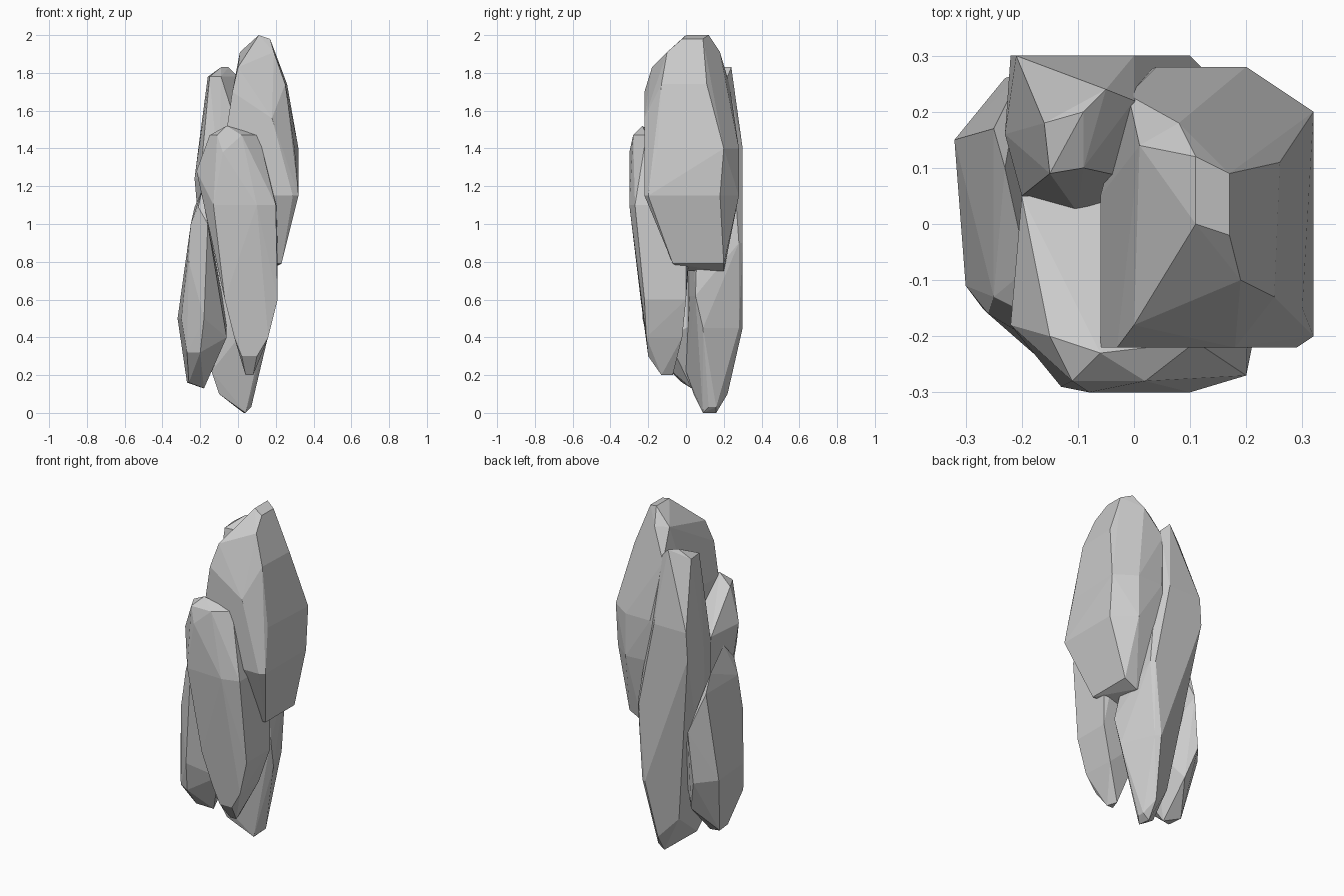
import bpy
import bmesh
import math

if "Cube" in bpy.data.objects:
    bpy.data.objects.remove(bpy.data.objects["Cube"], do_unlink=True)


def make_material(name, colour):
    material = bpy.data.materials.new(name)
    material.use_nodes = True
    material.diffuse_color = colour
    shader = next(node for node in material.node_tree.nodes
                  if node.type == "BSDF_PRINCIPLED")
    shader.inputs["Base Color"].default_value = colour
    shader.inputs["Roughness"].default_value = 0.9
    return material


def make_rock(name, material, levels):
    """Wrap a faceted convex rock around corner points grouped by height."""
    bm = bmesh.new()
    for height, corners in levels.items():
        for x, y in corners:
            bm.verts.new((x, y, height))
    hull = bmesh.ops.convex_hull(bm, input=bm.verts[:])
    # Drop corners that ended up inside the hull
    inside = [item for item in hull["geom_interior"]
              if isinstance(item, bmesh.types.BMVert)]
    bmesh.ops.delete(bm, geom=inside, context="VERTS")
    # Merge nearly level triangles into broad chipped facets
    bmesh.ops.dissolve_limit(bm, angle_limit=math.radians(3),
                             verts=bm.verts[:], edges=bm.edges[:])
    bmesh.ops.recalc_face_normals(bm, faces=bm.faces[:])
    mesh = bpy.data.meshes.new(name)
    bm.to_mesh(mesh)
    bm.free()
    mesh.materials.append(material)
    rock = bpy.data.objects.new(name, mesh)
    bpy.context.scene.collection.objects.link(rock)
    return rock


stone = make_material("grey stone", (0.6, 0.6, 0.6, 1))

# Tall boulder with the highest peak, hanging on the left side
make_rock("upper_boulder", stone, {
    2.0: [(.11, 0), (.11, .12)],
    1.98: [(.17, -.02), (.17, .09)],
    1.91: [(.08, .18), (.01, .14), (.19, -.1)],
    1.83: [(0, -.18)],
    1.74: [(.25, -.13), (.26, .11), (-.01, .23)],
    1.7: [(-.03, -.22)],
    1.56: [(.18, -.22)],
    1.5: [(-.06, -.22), (-.06, .05)],
    1.4: [(.3, -.15), (.32, .2), (.2, .28), (.04, .28)],
    1.15: [(-.06, -.22), (.29, -.22), (.32, -.2),
           (.32, .18), (.2, .28), (0, .26)],
    .79: [(.05, -.07), (.23, -.07), (.23, .2), (.05, .2)],
    .75: [(.12, .02), (.15, .2)],
})

# Front slab, tapering to a narrow foot
make_rock("front_slab", stone, {
    1.52: [(-.06, -.23)],
    1.47: [(-.15, -.2), (-.11, -.28), (.02, -.28), (.11, -.21)],
    1.38: [(-.08, -.3)],
    1.28: [(-.22, -.18), (-.2, .05), (.14, -.25), (.1, .04)],
    1.1: [(-.13, -.29), (.1, -.3), (.2, -.27), (.21, 0)],
    .6: [(-.07, -.24), (.21, -.22), (.21, 0), (-.07, 0)],
    .4: [(-.02, -.21), (.16, -.21), (.15, -.02)],
    .3: [(.02, -.2), (.1, -.2)],
    .2: [(.04, -.13), (.08, -.13), (.06, -.07)],
})

# Leaning back slab that reaches the ground
make_rock("back_slab", stone, {
    1.83: [(-.09, .2), (-.05, .24)],
    1.78: [(-.16, .18), (-.15, .09), (-.09, .1), (0, .22)],
    1.5: [(0, .08)],
    1.4: [(-.21, .3), (0, .3)],
    1.24: [(-.23, .16), (-.2, .05), (-.1, .02), (-.22, .3)],
    .9: [(.12, .28), (.1, .3), (-.15, .05)],
    .62: [(.18, .05), (.02, .02), (-.06, .24)],
    .45: [(.17, .09), (.09, .28), (.06, .3)],
    .22: [(-.14, 0), (-.08, .18)],
    .1: [(-.1, .04), (.03, .22)],
    .03: [(.07, .12), (.07, .16), (-.01, .09)],
    0: [(.04, .09), (.03, .16)],
})

# Low boulder leaning against the right side
make_rock("side_boulder", stone, {
    1.18: [(-.19, -.08)],
    1.09: [(-.23, .1), (-.21, -.15)],
    1.0: [(-.25, -.13), (-.16, -.22), (-.25, .17)],
    .8: [(-.2, .27), (-.26, -.16)],
    .5: [(-.32, .15), (-.3, -.11), (-.26, -.16), (-.18, -.23),
         (-.23, .26), (-.06, .1)],
    .4: [(-.06, -.1)],
    .32: [(-.27, -.15), (-.18, .21), (-.2, -.19)],
    .16: [(-.27, .07), (-.26, -.02)],
    .13: [(-.18, .03)],
})
